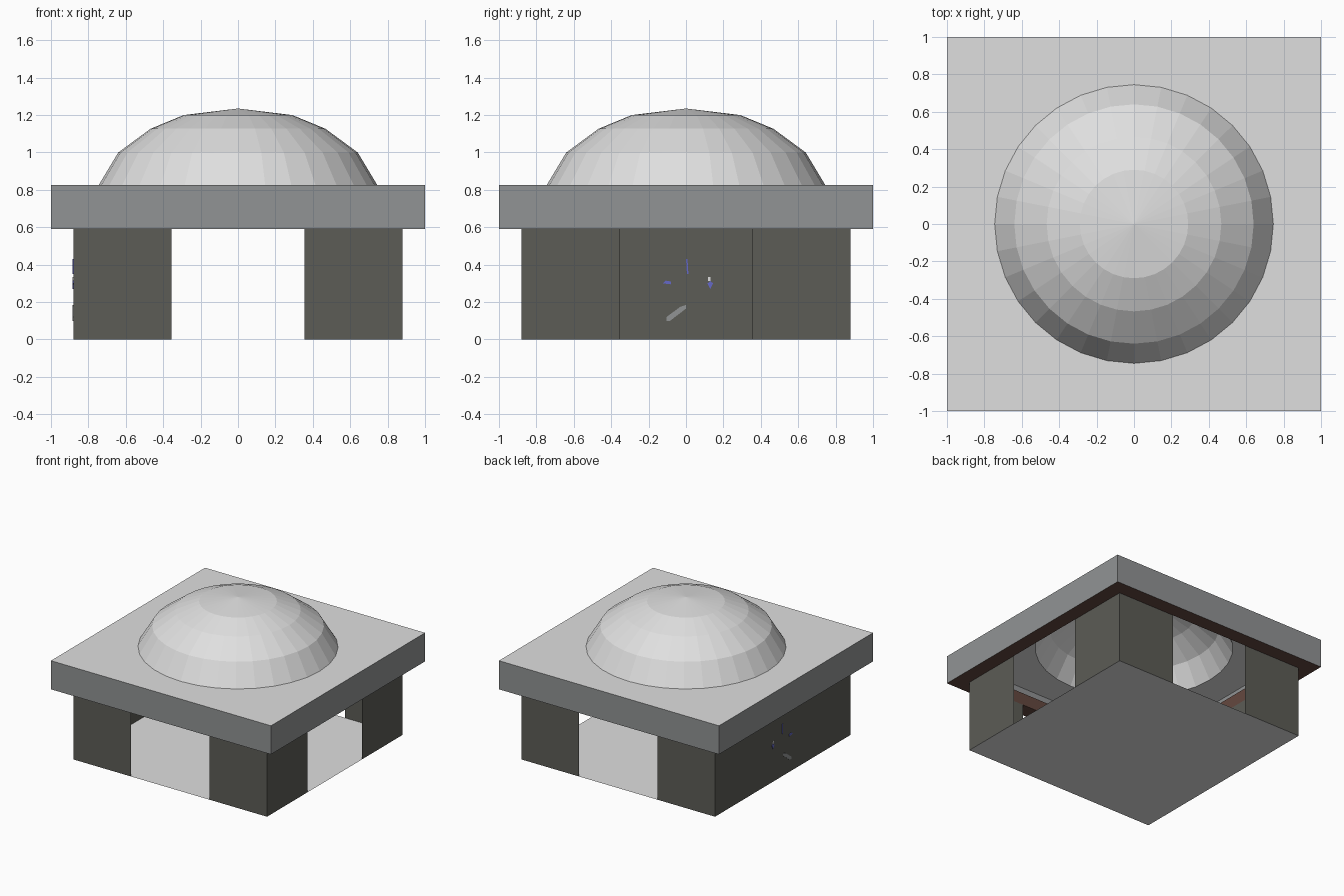
import bpy, bmesh, math
from mathutils import Vector

if "Cube" in bpy.data.objects:
    bpy.data.objects.remove(bpy.data.objects["Cube"])


def material(name, rgb):
    m = bpy.data.materials.new(name)
    m.diffuse_color = (*rgb, 1)
    m.use_nodes = True
    m.node_tree.nodes["Principled BSDF"].inputs["Base Color"].default_value = m.diffuse_color
    return m


WHITE = material("pale stone", (0.74, 0.74, 0.74))
GREY = material("mid grey", (0.285, 0.295, 0.298))
DARK = material("dark olive grey", (0.107, 0.107, 0.093))
BROWN = material("dark brown", (0.127, 0.065, 0.05))
BLUE = material("blue", (0.13, 0.14, 0.58))

W, GAP = 0.88, 0.355           # wall half width, doorway half width
Z1, Z2, R = 0.59, 0.825, 0.745  # slab bottom, slab top, dome radius
SIDES = 32


def finish(name, bm, mat):
    mesh = bpy.data.meshes.new(name)
    bm.to_mesh(mesh)
    bm.free()
    mesh.materials.append(mat)
    ob = bpy.data.objects.new(name, mesh)
    bpy.context.collection.objects.link(ob)
    return ob


def quads(name, faces, mat):
    bm = bmesh.new()
    for f in faces:
        bm.faces.new([bm.verts.new(p) for p in f])
    return finish(name, bm, mat)


def square(h, z):
    return [Vector((x * h, y * h, z)) for x, y in ((-1, -1), (1, -1), (1, 1), (-1, 1))]


def band(a, b):
    """Four quads joining two square loops."""
    return [(a[i], a[(i + 1) % 4], b[(i + 1) % 4], b[i]) for i in range(4)]


# Floor sheet
quads("floor", [square(W, 0)[::-1]], WHITE)

# Thin corner walls, two per side, leaving a doorway in the middle
base = square(W, 0)
up = Vector((0, 0, Z1))
walls = []
for i in range(4):
    a, b = base[i], base[(i + 1) % 4]
    d = (b - a).normalized()
    n = W - GAP
    for p, q in ((a, a + d * n), (b - d * n, b)):
        walls.append((p, q, q + up, p + up))
quads("corner_walls", walls, DARK)

# The left side is closed by a middle panel
quads("left_panel", [((-W, GAP, 0), (-W, -GAP, 0), (-W, -GAP, Z1), (-W, GAP, Z1))], DARK)


# Small painted marks on the left panel, visible on both faces
def mark(name, pts, mat):
    bm = bmesh.new()
    f = bm.faces.new([bm.verts.new((-W - 0.004, y, z)) for y, z in pts])
    ext = bmesh.ops.extrude_face_region(bm, geom=[f], use_keep_orig=True)
    bmesh.ops.translate(bm, vec=(0.008, 0, 0),
                        verts=[v for v in ext["geom"] if isinstance(v, bmesh.types.BMVert)])
    bmesh.ops.recalc_face_normals(bm, faces=bm.faces)
    finish(name, bm, mat)


mark("grey_streak", [(-0.105, 0.1), (-0.085, 0.1), (0.0, 0.165), (0.0, 0.185), (-0.03, 0.175), (-0.105, 0.12)], GREY)
mark("blue_mark_left", [(-0.125, 0.3), (-0.08, 0.295), (-0.08, 0.31), (-0.11, 0.315)], BLUE)
mark("blue_mark_top", [(0.005, 0.35), (0.013, 0.35), (0.008, 0.43), (0.0, 0.43)], BLUE)
mark("blue_mark_right", [(0.115, 0.3), (0.13, 0.27), (0.145, 0.3), (0.13, 0.312)], BLUE)
mark("pale_mark_right", [(0.118, 0.313), (0.132, 0.313), (0.13, 0.335), (0.118, 0.335)], WHITE)

# Slab rim
quads("roof_rim", band(square(1, Z1), square(1, Z2)), GREY)

# Brown eave under the rim with a short inner lip
quads("eave", band(square(W, Z1), square(1, Z1))
      + band(square(W, Z1), square(W, Z1 + 0.1)), BROWN)

# Slab top with a round opening below the dome
bm = bmesh.new()
ring = [Vector((R * math.cos(t), R * math.sin(t), Z2))
        for t in (2 * math.pi * i / SIDES for i in range(SIDES))]
edges = []
for loop in (square(1, Z2), ring):
    vs = [bm.verts.new(p) for p in loop]
    edges += [bm.edges.new((vs[i - 1], vs[i])) for i in range(len(vs))]
bmesh.ops.triangle_fill(bm, edges=edges, use_beauty=True, normal=(0, 0, 1))
for f in bm.faces:
    if f.normal.z < 0:
        f.normal_flip()
finish("roof_top", bm, WHITE)

# Faceted dome, spun from a profile
profile = [(R, Z2), (0.64, 1.0), (0.467, 1.127), (0.29, 1.2), (0, 1.235)]
bm = bmesh.new()
vs = [bm.verts.new((r, 0, z)) for r, z in profile]
es = [bm.edges.new(vs[i:i + 2]) for i in range(len(vs) - 1)]
bmesh.ops.spin(bm, geom=vs + es, cent=(0, 0, 0), axis=(0, 0, 1),
               angle=2 * math.pi, steps=SIDES)
bmesh.ops.remove_doubles(bm, verts=bm.verts, dist=0.001)
bmesh.ops.recalc_face_normals(bm, faces=bm.faces)
if sum(f.normal.z for f in bm.faces) < 0:
    bmesh.ops.reverse_faces(bm, faces=bm.faces)
finish("dome", bm, WHITE)
